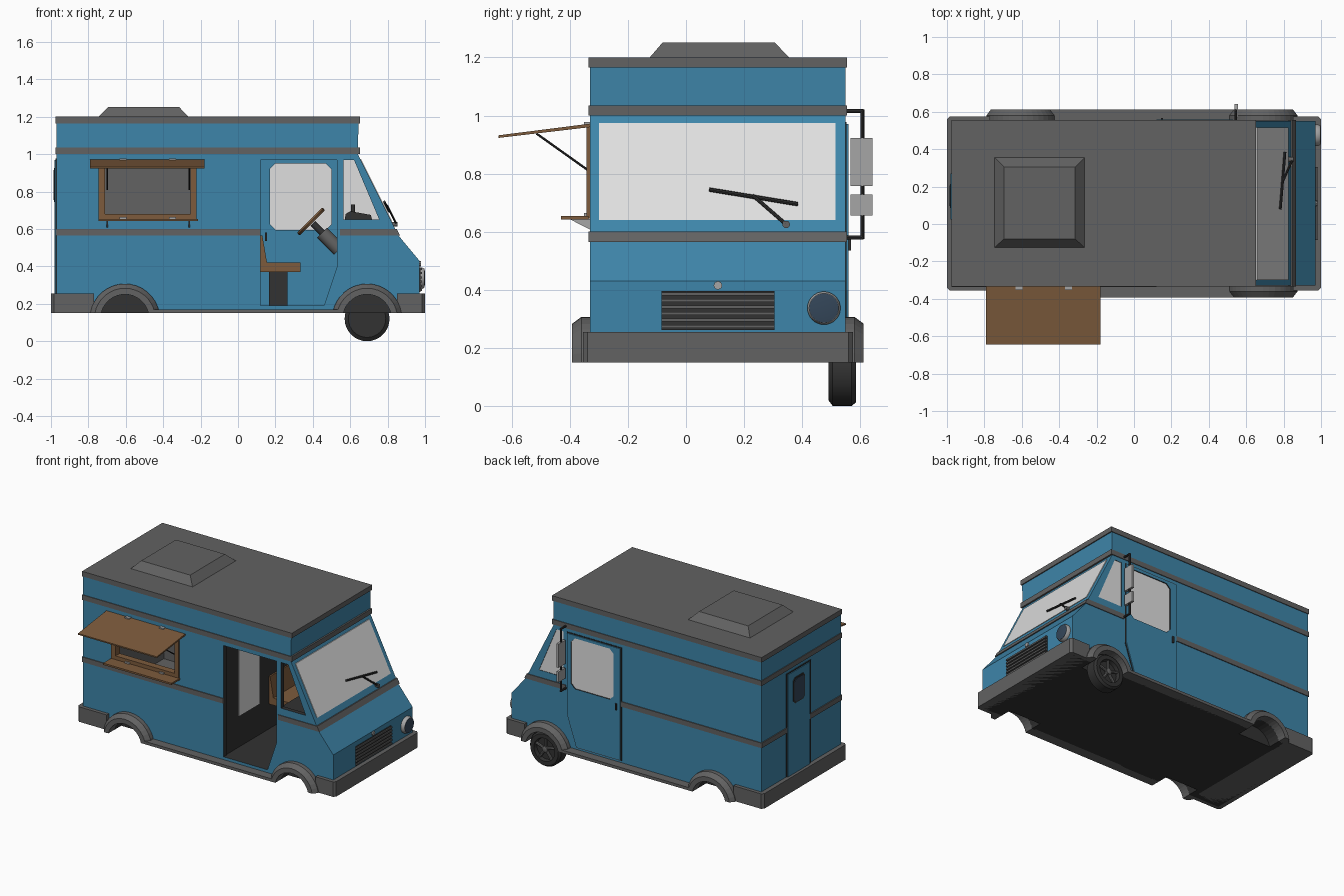
import bpy, bmesh, math
from mathutils import Vector

if "Cube" in bpy.data.objects:
    bpy.data.objects.remove(bpy.data.objects["Cube"])

def material(name, r, g, b):
    m = bpy.data.materials.new(name)
    m.diffuse_color = (r, g, b, 1)
    m.use_nodes = True
    m.node_tree.nodes["Principled BSDF"].inputs["Base Color"].default_value = m.diffuse_color
    return m

BLUE = material("blue paint", 0.048, 0.235, 0.40)
GRAY = material("gray trim", 0.122, 0.122, 0.122)
DARK = material("dark rubber", 0.032, 0.032, 0.032)
WOOD = material("brown wood", 0.205, 0.105, 0.045)
GLASS = material("pale glass", 0.74, 0.74, 0.74)
SILVER = material("silver", 0.38, 0.38, 0.38)
LENS = material("dark lens", 0.034, 0.061, 0.10)
SHELL = [BLUE, GRAY, DARK]

def loft(name, rings, *mats, smooth=False):
    """Skin a list of equal-length point rings and cap both ends."""
    bm = bmesh.new()
    vs = [[bm.verts.new(p) for p in r] for r in rings]
    n = len(vs[0])
    for a, b in zip(vs, vs[1:]):
        for i in range(n):
            bm.faces.new((a[i], a[(i + 1) % n], b[(i + 1) % n], b[i]))
    bm.faces.new(vs[0])
    bm.faces.new(vs[-1])
    bmesh.ops.recalc_face_normals(bm, faces=bm.faces)
    me = bpy.data.meshes.new(name)
    bm.to_mesh(me)
    bm.free()
    for m in mats:
        me.materials.append(m)
    ob = bpy.data.objects.new(name, me)
    bpy.context.collection.objects.link(ob)
    if smooth:
        bpy.ops.object.select_all(action='DESELECT')
        ob.select_set(True)
        bpy.context.view_layer.objects.active = ob
        bpy.ops.object.shade_smooth_by_angle(angle=math.radians(35))
    return ob

PLACE = {'x': lambda p, t: (t, p[0], p[1]),
         'y': lambda p, t: (p[0], t, p[1]),
         'z': lambda p, t: (p[0], p[1], t)}

def prism(name, pts, lo, hi, *mats, axis='y', pts2=None):
    f = PLACE[axis]
    return loft(name, [[f(p, lo) for p in pts], [f(p, hi) for p in pts2 or pts]], *mats)

def rect(a, b, c, d, cut=0):
    if not cut:
        return [(a, c), (b, c), (b, d), (a, d)]
    return [(a + cut, c), (b - cut, c), (b, c + cut), (b, d - cut),
            (b - cut, d), (a + cut, d), (a, d - cut), (a, c + cut)]

def box(name, x0, x1, y0, y1, z0, z1, *mats):
    return prism(name, rect(x0, x1, z0, z1), y0, y1, *mats)

def lathe(name, c, axis, profile, mat, n=32):
    """Revolve (radius, offset) pairs about an axis through c."""
    axis = Vector(axis).normalized()
    u = axis.orthogonal().normalized()
    v = axis.cross(u)
    rings = [[Vector(c) + axis * t + r * (u * math.cos(2 * math.pi * i / n) + v * math.sin(2 * math.pi * i / n))
              for i in range(n)] for r, t in profile]
    return loft(name, rings, mat, smooth=True)

def rod(name, a, b, r, mat, n=8):
    d = Vector(b) - Vector(a)
    return lathe(name, a, d, [(r, 0), (r, d.length)], mat, n)

def circle(cx, cz, r, n=32):
    return [(cx + r * math.cos(2 * math.pi * i / n), cz + r * math.sin(2 * math.pi * i / n)) for i in range(n)]

def cut(target, cutter, side=2, rest=2):
    """Subtract the cutter; its y-facing faces and the rest get shell colours."""
    for p in cutter.data.polygons:
        p.material_index = side if abs(p.normal.y) > 0.9 else rest
    mod = target.modifiers.new("cut", 'BOOLEAN')
    mod.object, mod.solver = cutter, 'EXACT'
    bpy.context.view_layer.objects.active = target
    bpy.ops.object.modifier_apply(modifier="cut")
    bpy.data.objects.remove(cutter)

Y0, Y1 = -0.33, 0.55
def wx(z, off=0):                       # x of the windshield plane at height z
    return 0.64 + (1.0 - z) * 0.5 + off

# Body shell with hollow cab, kitchen and wheel wells
body = prism("body", [(-0.97, 0.15), (0.97, 0.15), (0.97, 0.43), (0.858, 0.565), (0.64, 1.0),
                      (0.645, 1.18), (-0.97, 1.18)], Y0, Y1, *SHELL)
for p in body.data.polygons:
    p.material_index = 2 if p.normal.z < -0.9 else 0
DOOR = [(0.12, 0.19), (0.46, 0.19), (0.53, 0.40), (0.53, 0.97), (0.12, 0.97)]
QUARTER = [(0.565, 0.65), (0.755, 0.65), (0.62, 0.97), (0.565, 0.97)]
PANE = rect(0.17, 0.5, 0.595, 0.95, 0.03)
cut(body, prism("cab cutter", [(0.115, 0.19), (0.47, 0.19), (0.54, 0.40), (0.54, 0.64), (0.80, 0.64),
                               (0.625, 0.985), (0.115, 0.985)], -0.30, 0.52, *SHELL), 0, 2)
cut(body, box("kitchen cutter", -0.94, 0.09, -0.30, 0.52, 0.27, 0.985, *SHELL), 1, 1)
cut(body, prism("door cutter", DOOR, -0.4, -0.28, *SHELL))
cut(body, box("hatch cutter", -0.715, -0.25, -0.4, -0.28, 0.675, 0.93, *SHELL), 1, 1)
cut(body, prism("quarter window cutter", QUARTER, -0.4, 0.7, *SHELL))
cut(body, prism("pane cutter", PANE, 0.45, 0.7, *SHELL))
WHEELS = (-0.605, 0.69)
for cx in WHEELS:
    for a, b in ((-0.4, -0.25), (0.46, 0.7)):
        cut(body, prism("well cutter", circle(cx, 0.12, 0.13), a, b, *SHELL))

# Roof, stripes and roof vent
box("roof", -0.975, 0.652, -0.335, 0.555, 1.165, 1.2, GRAY)
box("upper_stripe", -0.975, 0.652, -0.335, 0.555, 1.0, 1.035, GRAY)
for y in (Y0, Y1):
    box("side_stripe", -0.975, 0.12, y - 0.006, y + 0.006, 0.565, 0.6, GRAY)
for a, b in ((-0.335, 0.02), (0.27, 0.555)):
    box("rear_stripe", -0.977, -0.965, a, b, 0.565, 0.6, GRAY)
prism("front_stripe", [(0.545, 0.565), (0.866, 0.565), (0.848, 0.6), (0.545, 0.6)], -0.335, 0.555, GRAY)
prism("roof_vent", rect(-0.745, -0.265, -0.125, 0.355), 1.2, 1.252, GRAY, axis='z',
      pts2=rect(-0.695, -0.315, -0.08, 0.305))

# Bumpers, running boards and wheel arches
for name, s, inner in (("front_bumper", 1, 0.85), ("rear_bumper", -1, 0.77)):
    prism(name, [(s * inner, -0.355), (s * 0.985, -0.355), (s, -0.34), (s, 0.56), (s * 0.985, 0.575),
                 (s * inner, 0.575)], 0.15, 0.255, GRAY, axis='z')
def arch(cx, ro, ri=0.13, n=16):
    pts = []
    for r, order in ((ro, range(n + 1)), (ri, range(n, -1, -1))):
        a0 = math.asin(0.03 / r)
        pts += [(cx + r * math.cos(a), 0.12 + r * math.sin(a))
                for a in (a0 + (math.pi - 2 * a0) * i / n for i in order)]
    return pts
for y, s in ((Y0, -1), (Y1, 1)):
    prism("running_board", rect(-0.45, 0.54, 0.15, 0.17), y - s * 0.01, y + s * 0.062, GRAY)
    for cx in WHEELS:
        prism("wheel_arch", arch(cx, 0.187), y - s * 0.005, y + s * 0.03, GRAY)
        prism("wheel_arch_lip", arch(cx, 0.187), y + s * 0.03, y + s * 0.062, GRAY, pts2=arch(cx, 0.163))

# The one fitted wheel
wc = (0.69, 0, 0.12)
lathe("tire", wc, (0, 1, 0), [(0.1, 0.49), (0.12, 0.505), (0.12, 0.57), (0.108, 0.585),
                              (0.08, 0.585), (0.074, 0.56)], DARK)
lathe("wheel_hub", wc, (0, 1, 0), [(0.02, 0.55), (0.02, 0.58), (0.012, 0.584)], GRAY, 16)
for i in range(5):
    a = math.pi / 2 + i * 2 * math.pi / 5
    rod("wheel_spoke", (0.69, 0.568, 0.12), (0.69 + 0.078 * math.cos(a), 0.568, 0.12 + 0.078 * math.sin(a)), 0.01, GRAY)

# Driver door with window, quarter glass, windshield
grow = [(0.113, 0.183), (0.464, 0.183), (0.537, 0.40), (0.537, 0.977), (0.113, 0.977)]
for name, pts, y, mats in (("door_gap", grow, 0.553, (DARK,) * 3), ("driver_door", DOOR, 0.559, SHELL)):
    d = prism(name, pts, 0.545, y, *mats)
    cut(d, prism("pane cutter", PANE, 0.45, 0.7, *mats))
prism("door_glass", PANE, 0.538, 0.552, GLASS)
prism("quarter_glass", QUARTER, 0.535, 0.547, GLASS)
box("door_handle", 0.145, 0.155, 0.51, 0.568, 0.535, 0.58, DARK)
prism("windshield", [(wx(0.64, -0.004), 0.64), (wx(0.64, 0.005), 0.64), (wx(0.975, 0.005), 0.975),
                     (wx(0.975, -0.004), 0.975)], -0.30, 0.515, GLASS)

# Wiper
pt = lambda y, z, o: (wx(z, o), y, z)
rod("wiper_blade", pt(0.08, 0.745, 0.015), pt(0.385, 0.695, 0.015), 0.007, DARK)
rod("wiper_arm", pt(0.345, 0.625, 0.02), pt(0.23, 0.725, 0.02), 0.006, DARK)
rod("wiper_pivot", pt(0.345, 0.625, -0.01), pt(0.345, 0.625, 0.025), 0.013, GRAY, 12)

# Grille, headlight and front badge
box("grille", 0.965, 0.976, -0.085, 0.305, 0.262, 0.395, DARK)
for i in range(6):
    z = 0.268 + i * 0.0225
    box("grille_bar", 0.97, 0.984, -0.085, 0.305, z, z + 0.011, GRAY)
lathe("headlight_ring", (0, 0.475, 0.337), (1, 0, 0), [(0.057, 0.965), (0.057, 0.985), (0.051, 0.996)], SILVER)
lathe("headlight_lens", (0, 0.475, 0.337), (1, 0, 0), [(0.05, 0.99), (0.05, 0.997), (0.03, 1.0)], LENS)
lathe("front_badge", (0, 0.11, 0.415), (1, 0, 0), [(0.015, 0.965), (0.015, 0.978)], SILVER, 8)

# Rear door
box("rear_door_gap", -0.975, -0.96, 0.01, 0.277, 0.25, 0.977, DARK)
box("rear_door", -0.98, -0.96, 0.025, 0.27, 0.25, 0.97, BLUE)
prism("rear_door_frame", rect(0.085, 0.215, 0.745, 0.925, 0.02), -0.984, -0.97, DARK, axis='x')
prism("rear_door_window", rect(0.095, 0.205, 0.755, 0.915, 0.018), -0.987, -0.97, LENS, axis='x')

# Serving hatch: frame, awning with struts, shelf with brackets
for x0, x1, z0, z1 in ((-0.745, -0.71, 0.645, 0.97), (-0.255, -0.222, 0.645, 0.97),
                       (-0.71, -0.255, 0.645, 0.68), (-0.71, -0.255, 0.925, 0.97)):
    box("hatch_frame", x0, x1, -0.342, -0.295, z0, z1, WOOD)
prism("awning", [(-0.33, 0.96), (-0.33, 0.972), (-0.645, 0.932), (-0.645, 0.923)], -0.79, -0.178, WOOD, axis='x')
box("shelf", -0.745, -0.215, -0.43, -0.335, 0.642, 0.654, WOOD)
for x in (-0.70, -0.26):
    prism("shelf_bracket", [(-0.33, 0.643), (-0.40, 0.643), (-0.33, 0.607)], x - 0.004, x + 0.004, SILVER, axis='x')
    rod("awning_strut", (x, -0.515, 0.938), (x, -0.335, 0.81), 0.004, DARK)
for x in (-0.615, -0.35):
    box("awning_hinge", x - 0.018, x + 0.018, -0.352, -0.33, 0.962, 0.977, SILVER)
    box("shelf_hinge", x - 0.018, x + 0.018, -0.352, -0.33, 0.652, 0.664, SILVER)

# Side mirror
rod("mirror_post", (0.545, 0.607, 0.575), (0.545, 0.607, 1.02), 0.007, DARK)
for z in (0.58, 1.015):
    rod("mirror_arm", (0.545, 0.54, z), (0.545, 0.612, z), 0.007, DARK)
for z0, z1 in ((0.757, 0.923), (0.655, 0.728)):
    box("mirror", 0.538, 0.556, 0.567, 0.642, z0, z1, SILVER)

# Cab interior: partition panel, seat, steering wheel, dashboard
box("partition_panel", 0.11, 0.119, -0.16, 0.07, 0.41, 0.92, GLASS)
box("seat", 0.12, 0.335, 0.17, 0.43, 0.37, 0.42, WOOD)
prism("seat_back", [(0.12, 0.42), (0.155, 0.42), (0.13, 0.565), (0.12, 0.565)], 0.17, 0.43, WOOD)
box("seat_base", 0.165, 0.265, 0.24, 0.36, 0.19, 0.37, DARK)
ax = (0.7, 0, -0.7)
lathe("steering_wheel", (0.39, 0.3, 0.64), ax, [(0.078, -0.011), (0.092, -0.011), (0.098, 0), (0.092, 0.011),
                                              (0.078, 0.011), (0.072, 0.003), (0.072, -0.003)], WOOD)
rod("steering_column", (0.40, 0.3, 0.63), (0.54, 0.3, 0.49), 0.018, DARK, 12)
rod("column_cover", (0.45, 0.3, 0.58), (0.54, 0.3, 0.49), 0.038, GRAY, 12)
prism("dashboard", [(0.57, 0.64), (0.72, 0.64), (0.71, 0.675), (0.60, 0.695), (0.575, 0.68)], 0.17, 0.43, DARK)
rod("dash_knob", (0.615, 0.3, 0.68), (0.615, 0.3, 0.73), 0.012, DARK, 12)
